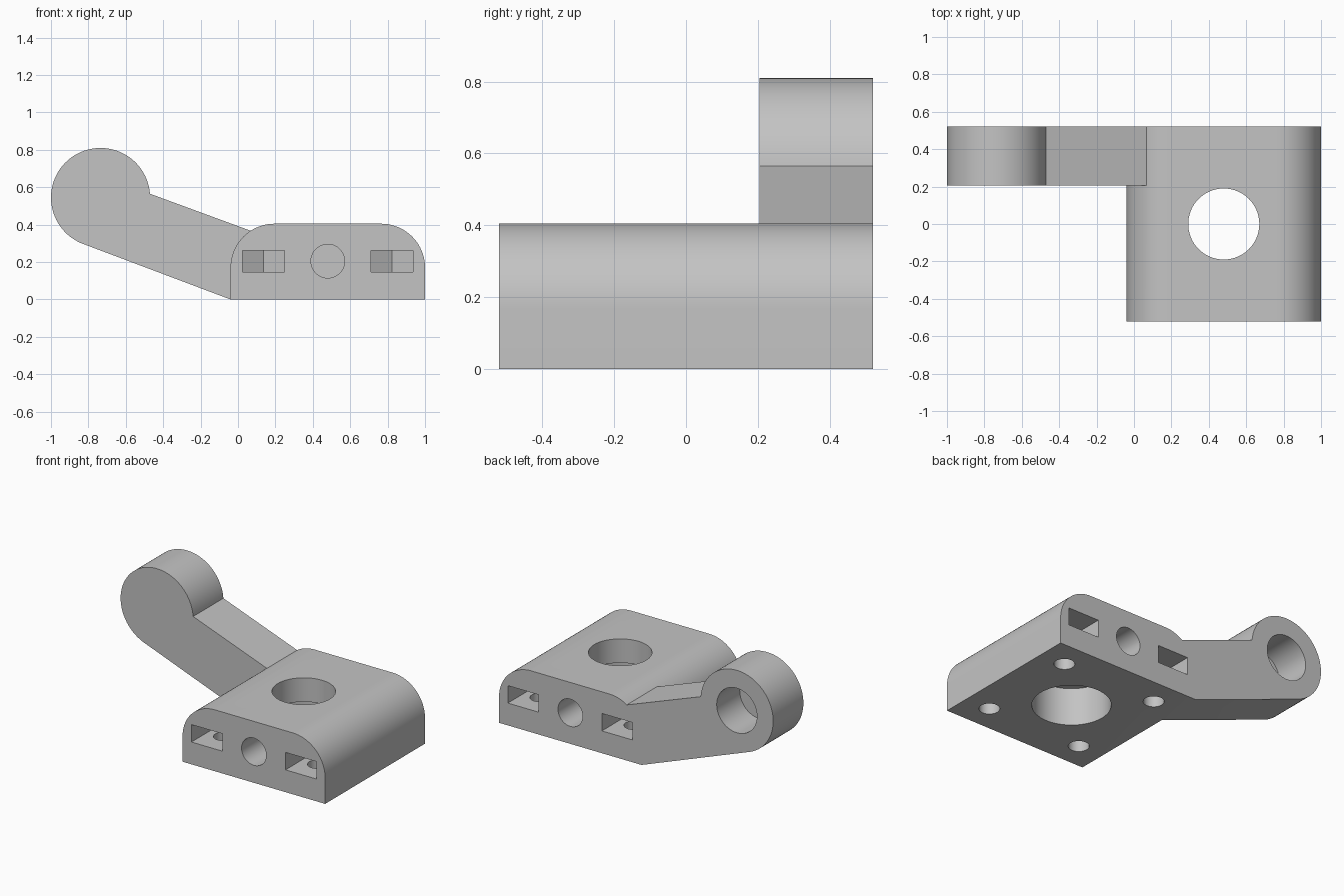
import bpy
import bmesh
from math import cos, sin, pi, radians
from mathutils import Vector

cube = bpy.data.objects.get("Cube")
if cube:
    bpy.data.objects.remove(cube, do_unlink=True)

GREY = (0.55, 0.55, 0.55, 1)
grey = bpy.data.materials.new("light_grey")
grey.use_nodes = True
grey.diffuse_color = GREY
grey.node_tree.nodes["Principled BSDF"].inputs["Base Color"].default_value = GREY


def arc(cx, cy, r, start, end, n):
    """Points on an arc, angles in degrees."""
    angles = [radians(start + (end - start) * i / n) for i in range(n + 1)]
    return [(cx + r * cos(a), cy + r * sin(a)) for a in angles]


def circle(cx, cy, r, n=64):
    return arc(cx, cy, r, 0, 360, n)[:-1]


def extrude(name, points, axis, low, high):
    """Solid from a profile: in xz swept along y, or in xy swept along z."""
    bm = bmesh.new()
    if axis == "y":
        verts = [bm.verts.new((a, low, b)) for a, b in points]
        sweep = Vector((0, high - low, 0))
    else:
        verts = [bm.verts.new((a, b, low)) for a, b in points]
        sweep = Vector((0, 0, high - low))
    face = bm.faces.new(verts)
    result = bmesh.ops.extrude_face_region(bm, geom=[face], use_keep_orig=True)
    moved = [g for g in result["geom"] if isinstance(g, bmesh.types.BMVert)]
    bmesh.ops.translate(bm, verts=moved, vec=sweep)
    bmesh.ops.recalc_face_normals(bm, faces=bm.faces)
    mesh = bpy.data.meshes.new(name)
    bm.to_mesh(mesh)
    bm.free()
    mesh.materials.append(grey)
    obj = bpy.data.objects.new(name, mesh)
    bpy.context.collection.objects.link(obj)
    return obj


def combine(target, other, operation):
    """Apply a boolean and discard the helper."""
    other.hide_render = True
    mod = target.modifiers.new(operation, "BOOLEAN")
    mod.object = other
    mod.operation = operation
    mod.solver = "EXACT"
    bpy.context.view_layer.objects.active = target
    bpy.ops.object.modifier_apply(modifier=mod.name)
    bpy.data.objects.remove(other, do_unlink=True)


LEFT, RIGHT, HALF, TOP = -0.04, 1.0, 0.52, 0.405
MID = (LEFT + RIGHT) / 2
ROUND = 0.235
SCREW = 0.343

# Block with rounded upper edges
profile = [(LEFT, 0), (RIGHT, 0)]
profile += arc(RIGHT - ROUND, TOP - ROUND, ROUND, 0, 90, 20)
profile += arc(LEFT + ROUND, TOP - ROUND, ROUND, 90, 180, 20)
bracket = extrude("mounting_bracket", profile, "y", -HALF, HALF)

# Sloping arm ending in a round boss
EYE_X, EYE_Z = -0.735, 0.545
arm = arc(EYE_X, EYE_Z, 0.265, 4.4, 250, 56)
arm += [(LEFT, 0), (0.15, 0), (0.15, 0.337)]
combine(bracket, extrude("arm", arm, "y", 0.205, HALF), "UNION")

# Blind bore in the boss, open at the back
combine(bracket, extrude("boss_bore", circle(EYE_X, EYE_Z, 0.147), "y", 0.28, 0.6), "DIFFERENCE")

# Stepped bore through the block
combine(bracket, extrude("upper_bore", circle(MID, 0, 0.19), "z", 0.1, 0.6), "DIFFERENCE")
combine(bracket, extrude("lower_bore", circle(MID, 0, 0.234), "z", -0.1, 0.247), "DIFFERENCE")

for side in (-1, 1):
    # Blind round hole in the front and back faces
    low, high = sorted((side * 0.28, side * 0.6))
    combine(bracket, extrude("end_hole", circle(MID, 0.205, 0.09, 40), "y", low, high), "DIFFERENCE")
    for across in (-1, 1):
        x, y = MID + across * SCREW, side * SCREW
        # Nut slot with a hexagonal inner end
        w = 0.1125
        tip = w / cos(pi / 6)
        slot = [(x - w, side * 0.6), (x + w, side * 0.6), (x + w, y - side * tip / 2),
                (x, y - side * tip), (x - w, y - side * tip / 2)]
        combine(bracket, extrude("nut_slot", slot, "z", 0.147, 0.262), "DIFFERENCE")
        # Screw hole up from the underside
        combine(bracket, extrude("screw_hole", circle(x, y, 0.062, 32), "z", -0.1, 0.2), "DIFFERENCE")

# Smooth the curves, keep the edges crisp
bpy.ops.object.select_all(action="DESELECT")
bracket.select_set(True)
bpy.context.view_layer.objects.active = bracket
bpy.ops.object.shade_smooth_by_angle(angle=radians(25))
